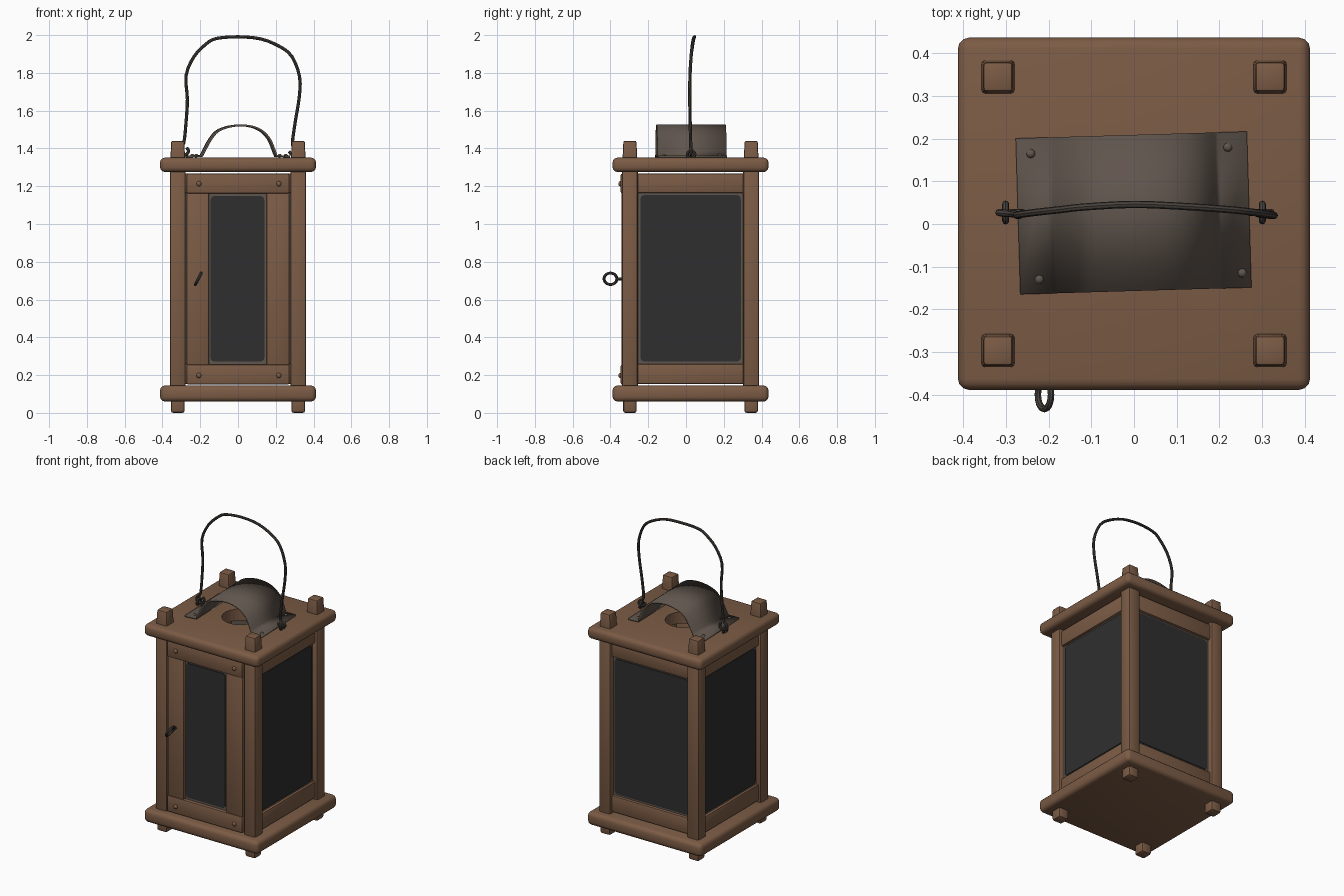
import bpy, bmesh, math
from mathutils import Vector

if "Cube" in bpy.data.objects:
    bpy.data.objects.remove(bpy.data.objects["Cube"])

def mat(name, c):
    m = bpy.data.materials.new(name)
    m.diffuse_color = (*c, 1)
    m.use_nodes = True
    m.node_tree.nodes["Principled BSDF"].inputs["Base Color"].default_value = m.diffuse_color
    return m

WOOD = mat("brown wood", (0.2, 0.106, 0.06))
METAL = mat("dull metal", (0.115, 0.09, 0.073))
WIRE = mat("dark wire", (0.065, 0.055, 0.047))
GLASS = mat("dark glass", (0.028, 0.028, 0.028))
CY = 0.024  # centre of the body in y

def finish(ob, name, material, smooth=True):
    ob.name = name
    ob.data.name = name
    ob.data.materials.clear()
    ob.data.materials.append(material)
    if smooth:
        bpy.ops.object.select_all(action='DESELECT')
        ob.select_set(True)
        bpy.context.view_layer.objects.active = ob
        bpy.ops.object.shade_smooth_by_angle(angle=math.radians(40))
    return ob

def from_bm(bm, name, material, smooth=True):
    me = bpy.data.meshes.new(name)
    bmesh.ops.recalc_face_normals(bm, faces=bm.faces)
    bm.to_mesh(me)
    bm.free()
    ob = bpy.data.objects.new(name, me)
    bpy.context.collection.objects.link(ob)
    return finish(ob, name, material, smooth)

def box(name, x, y, z, material, bevel=0.012, seg=2, taper=1.0, only_axis=None):
    """Bevelled box from (min, max) ranges; only_axis rounds just the edges along that axis."""
    bm = bmesh.new()
    bmesh.ops.create_cube(bm, size=1)
    for v in bm.verts:
        k = taper if v.co.z > 0 else 1
        v.co = Vector(((x[0] + x[1]) / 2 + v.co.x * k * (x[1] - x[0]),
                       (y[0] + y[1]) / 2 + v.co.y * k * (y[1] - y[0]),
                       (z[0] + z[1]) / 2 + v.co.z * (z[1] - z[0])))
    edges = bm.edges[:]
    if only_axis is not None:
        edges = [e for e in edges if abs((e.verts[0].co - e.verts[1].co)[only_axis]) > 1e-4
                 and abs((e.verts[0].co - e.verts[1].co).length
                         - abs((e.verts[0].co - e.verts[1].co)[only_axis])) < 1e-4]
    bmesh.ops.bevel(bm, geom=edges, offset=bevel, segments=seg, profile=0.5, affect='EDGES')
    return from_bm(bm, name, material)

def wire(name, pts, r, material):
    cu = bpy.data.curves.new(name, 'CURVE')
    cu.dimensions = '3D'
    cu.bevel_depth = r
    cu.bevel_resolution = 2
    cu.use_fill_caps = True
    sp = cu.splines.new('POLY')
    sp.points.add(len(pts) - 1)
    for p, c in zip(sp.points, pts):
        p.co = (*c, 1)
    ob = bpy.data.objects.new(name, cu)
    bpy.context.collection.objects.link(ob)
    bpy.ops.object.select_all(action='DESELECT')
    ob.select_set(True)
    bpy.context.view_layer.objects.active = ob
    bpy.ops.object.convert(target='MESH')
    return finish(bpy.context.object, name, material)

def smooth_path(pts, n=4):
    """Catmull-Rom interpolation through a few points."""
    p = [Vector(q) for q in pts]
    p = [2 * p[0] - p[1]] + p + [2 * p[-1] - p[-2]]
    out = []
    for i in range(1, len(p) - 2):
        a, b, c, d = p[i - 1:i + 3]
        for k in range(n):
            t = k / n
            out.append(0.5 * (2 * b + (c - a) * t + (2 * a - 5 * b + 4 * c - d) * t * t
                              + (3 * b - a - 3 * c + d) * t ** 3))
    return out + [p[-2]]

def ring(name, loc, rot, R, r, material):
    bpy.ops.mesh.primitive_torus_add(major_radius=R, minor_radius=r, major_segments=20,
                                     minor_segments=8, location=loc, rotation=rot)
    return finish(bpy.context.object, name, material)

def stud(name, loc, r, scale, material):
    bpy.ops.mesh.primitive_uv_sphere_add(segments=10, ring_count=6, radius=r, location=loc)
    bpy.context.object.scale = scale
    return finish(bpy.context.object, name, material)

# base and top boards
PY = (-0.389, 0.437)
box("base_board", (-0.413, 0.413), PY, (0.06, 0.145), WOOD, 0.026, 3)
top = box("top_board", (-0.413, 0.413), PY, (1.275, 1.351), WOOD, 0.026, 3)

# round vent hole in the top board
bpy.ops.mesh.primitive_cylinder_add(vertices=28, radius=0.11, depth=0.4, location=(0, CY, 1.31))
cutter = bpy.context.object
cutter.hide_render = True
mod = top.modifiers.new("hole", 'BOOLEAN')
mod.operation = 'DIFFERENCE'
mod.object = cutter
bpy.context.view_layer.objects.active = top
bpy.ops.object.modifier_apply(modifier="hole")
bpy.data.objects.remove(cutter)

# corner posts with feet below and tapered caps above
for sx in (-1, 1):
    for sy in (-1, 1):
        cx, cy = sx * 0.319, CY + sy * 0.321
        tag = ("left" if sx < 0 else "right") + ("_front" if sy < 0 else "_back")
        for part, h, z, b, t in (("post", 0.042, (0.1, 1.31), 0.013, 1),
                                 ("foot", 0.036, (0, 0.1), 0.012, 1),
                                 ("cap", 0.041, (1.3, 1.44), 0.008, 0.84)):
            box(f"{tag}_{part}", (cx - h, cx + h), (cy - h, cy + h), z, WOOD, b, 2, t)

# side walls: rails and glazed pane
for s, tag in ((-1, "left"), (1, "right")):
    def xr(a, b):
        return tuple(sorted((s * a, s * b)))
    for part, z in (("top_rail", (1.163, 1.268)), ("bottom_rail", (0.152, 0.26))):
        box(f"{tag}_{part}", xr(0.29, 0.344), (-0.268, 0.316), z, WOOD, 0.01)
    box(f"{tag}_pane_rim", xr(0.305, 0.327), (-0.262, 0.31), (0.25, 1.17), METAL, 0.005, 1)
    box(f"{tag}_glass", xr(0.326, 0.332), (-0.241, 0.29), (0.272, 1.153), GLASS, 0.02, 3, only_axis=0)

# back wall
for part, z in (("top_rail", (1.163, 1.268)), ("bottom_rail", (0.152, 0.26))):
    box(f"back_{part}", (-0.29, 0.29), (0.314, 0.368), z, WOOD, 0.01)
box("back_pane_rim", (-0.284, 0.284), (0.329, 0.351), (0.25, 1.17), METAL, 0.005, 1)
box("back_glass", (-0.266, 0.266), (0.35, 0.356), (0.272, 1.153), GLASS, 0.02, 3, only_axis=1)

# front door: rails, stiles and narrow pane
for part, z in (("top_rail", (1.161, 1.267)), ("bottom_rail", (0.15, 0.257))):
    box(f"door_{part}", (-0.272, 0.272), (-0.346, -0.285), z, WOOD, 0.009)
for part, x in (("left_stile", (-0.272, -0.153)), ("right_stile", (0.15, 0.272))):
    box(f"door_{part}", x, (-0.342, -0.285), (0.25, 1.165), WOOD, 0.009)
box("door_pane_rim", (-0.165, 0.165), (-0.325, -0.3), (0.24, 1.175), METAL, 0.005, 1)
box("door_glass", (-0.145, 0.139), (-0.331, -0.324), (0.272, 1.148), GLASS, 0.02, 3, only_axis=1)

# door nails
for x in (-0.207, 0.216):
    for z in (0.198, 1.213):
        stud("door_nail", (x, -0.346, z), 0.014, (1, 0.9, 1), WOOD)

# door pull: tilted ring on a stem
ring("door_pull_ring", (-0.21, -0.4, 0.71), (0, math.radians(117), 0), 0.034, 0.008, WIRE)
wire("door_pull_stem", [(-0.21, -0.37, 0.71), (-0.21, -0.33, 0.71)], 0.008, WIRE)

# bent metal vent cover
prof = smooth_path([(-0.195, 1.36, 0), (-0.145, 1.452, 0), (-0.095, 1.5, 0), (0, 1.522, 0),
                    (0.095, 1.508, 0), (0.16, 1.455, 0), (0.2, 1.36, 0)])
prof = [Vector((-0.272, 1.357, 0))] + prof + [Vector((0.27, 1.357, 0))]
bm = bmesh.new()
rows = [[bm.verts.new((p.x, y, p.y)) for p in prof] for y in (-0.183, 0.183)]
for i in range(len(prof) - 1):
    bm.faces.new((rows[0][i], rows[0][i + 1], rows[1][i + 1], rows[1][i]))
cover = from_bm(bm, "vent_cover", METAL)
cover.location = (0, 0.026, 0)
cover.rotation_euler.z = math.radians(1.7)
sol = cover.modifiers.new("thickness", 'SOLIDIFY')
sol.thickness = 0.01
sol.offset = 0
for x, y in ((-0.242, 0.165), (0.22, 0.18), (-0.222, -0.13), (0.254, -0.115)):
    stud("cover_rivet", (x, y, 1.362), 0.011, (1, 1, 0.9), METAL)

# wire handle with hooked ends in two eyelets
path = [(-0.272, 0.027, 1.405), (-0.262, 0.027, 1.385), (-0.28, 0.027, 1.365), (-0.315, 0.027, 1.375),
        (-0.31, 0.026, 1.4), (-0.287, 0.024, 1.43), (-0.275, 0.022, 1.54), (-0.268, 0.02, 1.66),
        (-0.275, 0.021, 1.786), (-0.233, 0.027, 1.886), (-0.17, 0.034, 1.952), (-0.115, 0.04, 1.982),
        (0, 0.046, 1.991), (0.12, 0.041, 1.98), (0.22, 0.034, 1.94), (0.285, 0.027, 1.887),
        (0.326, 0.021, 1.78), (0.324, 0.02, 1.67), (0.303, 0.022, 1.54), (0.288, 0.025, 1.42),
        (0.31, 0.026, 1.395), (0.322, 0.027, 1.375), (0.29, 0.027, 1.365), (0.27, 0.027, 1.385)]
wire("wire_handle", smooth_path(path, 3), 0.0085, WIRE)
for s in (-1, 1):
    ring("handle_eyelet", (s * 0.301, 0.027, 1.368), (0, math.pi / 2, 0), 0.02, 0.008, WIRE)
